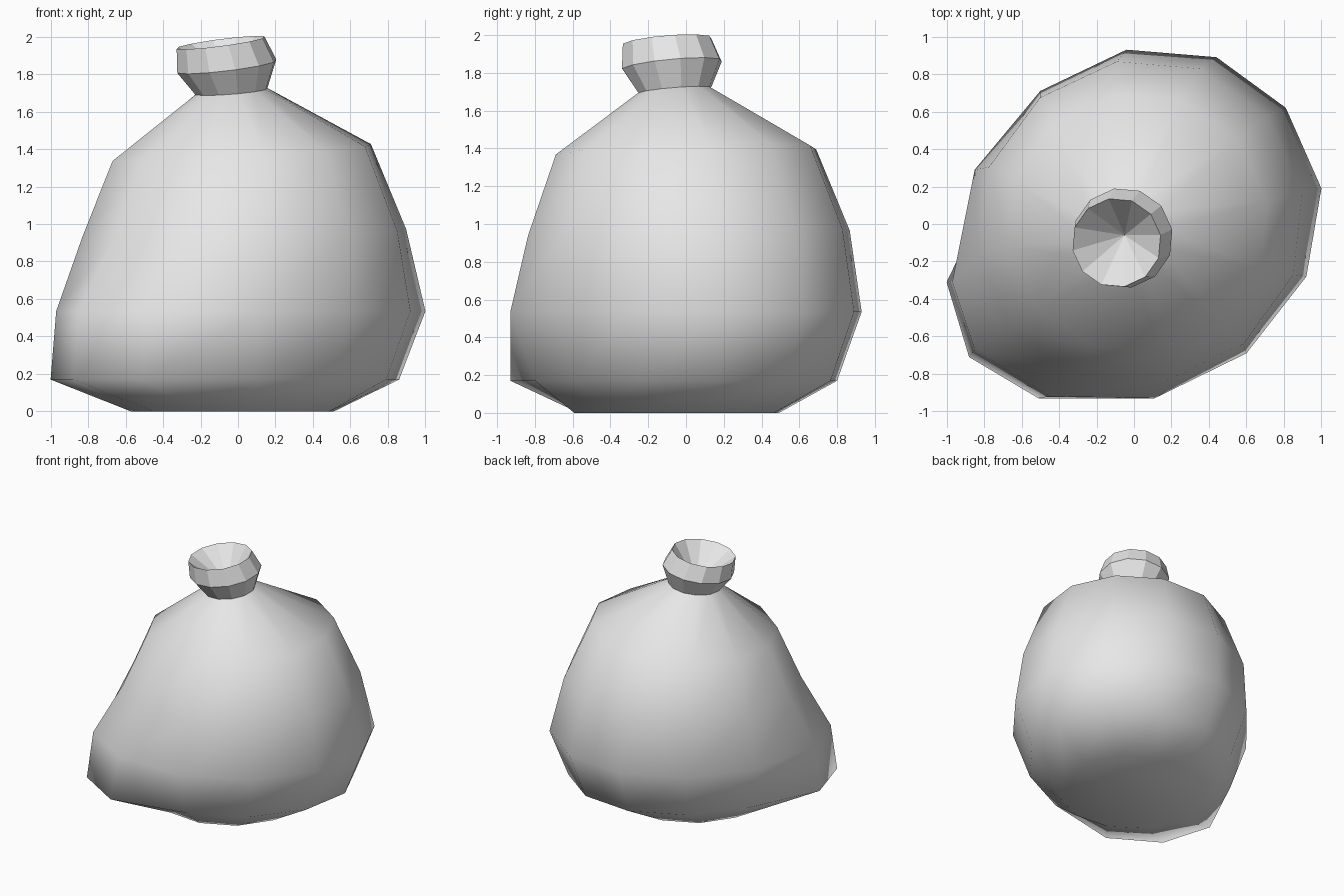
import bpy
import bmesh
from math import cos, sin, radians
from mathutils import Vector

SIDES = 12

cube = bpy.data.objects.get("Cube")
if cube:
    bpy.data.objects.remove(cube, do_unlink=True)

cloth = bpy.data.materials.new("plain_grey")
cloth.use_nodes = True
grey = (0.8, 0.8, 0.8, 1)
cloth.diffuse_color = grey
cloth.node_tree.nodes["Principled BSDF"].inputs["Base Color"].default_value = grey


def circle(cx, cy, r):
    """Twelve points round a centre."""
    angles = [radians(10 + 360 * k / SIDES) for k in range(SIDES)]
    return [Vector((cx + r * cos(a), cy + r * sin(a))) for a in angles]


def tilted(points, z, slope_x=0, slope_y=0):
    """Lift a flat outline to height z on a sloping plane."""
    return [Vector((p.x, p.y, z + slope_x * p.x + slope_y * p.y)) for p in points]


def loft(name, rings, floor=False, apex=None):
    """Skin the rings from bottom to top, with an optional floor and inner cone."""
    bm = bmesh.new()
    loops = [[bm.verts.new(p) for p in ring] for ring in rings]
    for low, high in zip(loops, loops[1:]):
        for k in range(SIDES):
            n = (k + 1) % SIDES
            bm.faces.new((low[k], low[n], high[n], high[k]))
    if floor:
        bm.faces.new(loops[0][::-1])
    if apex:
        tip = bm.verts.new(apex)
        for k in range(SIDES):
            bm.faces.new((loops[-1][k], loops[-1][(k + 1) % SIDES], tip))
    mesh = bpy.data.meshes.new(name)
    bm.to_mesh(mesh)
    bm.free()
    mesh.materials.append(cloth)
    obj = bpy.data.objects.new(name, mesh)
    bpy.context.collection.objects.link(obj)
    return obj


# Widest outline of the sack, lopsided toward the front right
belly = [Vector(p) for p in (
    (1, 0.19), (0.81, 0.62), (0.44, 0.89), (-0.04, 0.93),
    (-0.5, 0.71), (-0.85, 0.29), (-0.97, -0.31), (-0.85, -0.67),
    (-0.45, -0.92), (0.11, -0.93), (0.6, -0.69), (0.92, -0.28))]

# Lower outline: drawn in, except where the sack sags outward
sag = [p * 0.86 for p in belly]
for k, p in {6: (-1, -0.31), 7: (-0.88, -0.71), 8: (-0.51, -0.93)}.items():
    sag[k] = Vector(p)

chest = [c.lerp(b * 0.9, 0.25) for c, b in zip(circle(0.04, 0.02, 0.87), belly)]
neck = tilted(circle(-0.035, -0.06, 0.195), 1.715, 0.08, 0.08)

# Sack body
body = loft("sack_body", [
    tilted(circle(-0.03, -0.05, 0.55), 0),
    tilted(sag, 0.17),
    tilted(belly, 0.535),
    tilted(chest, 0.95, 0.02, 0.02),
    tilted(circle(0.02, 0, 0.7), 1.38, 0.06, 0.03),
    neck], floor=True)
body.data.shade_smooth()

# Gathered mouth above the neck, with a funnel inside
loft("sack_mouth", [
    neck,
    tilted(circle(-0.06, -0.075, 0.268), 1.855, 0.12, 0.09),
    tilted(circle(-0.093, -0.1, 0.238), 1.988, 0.13, 0.08)],
    apex=(-0.05, -0.06, 1.73))
